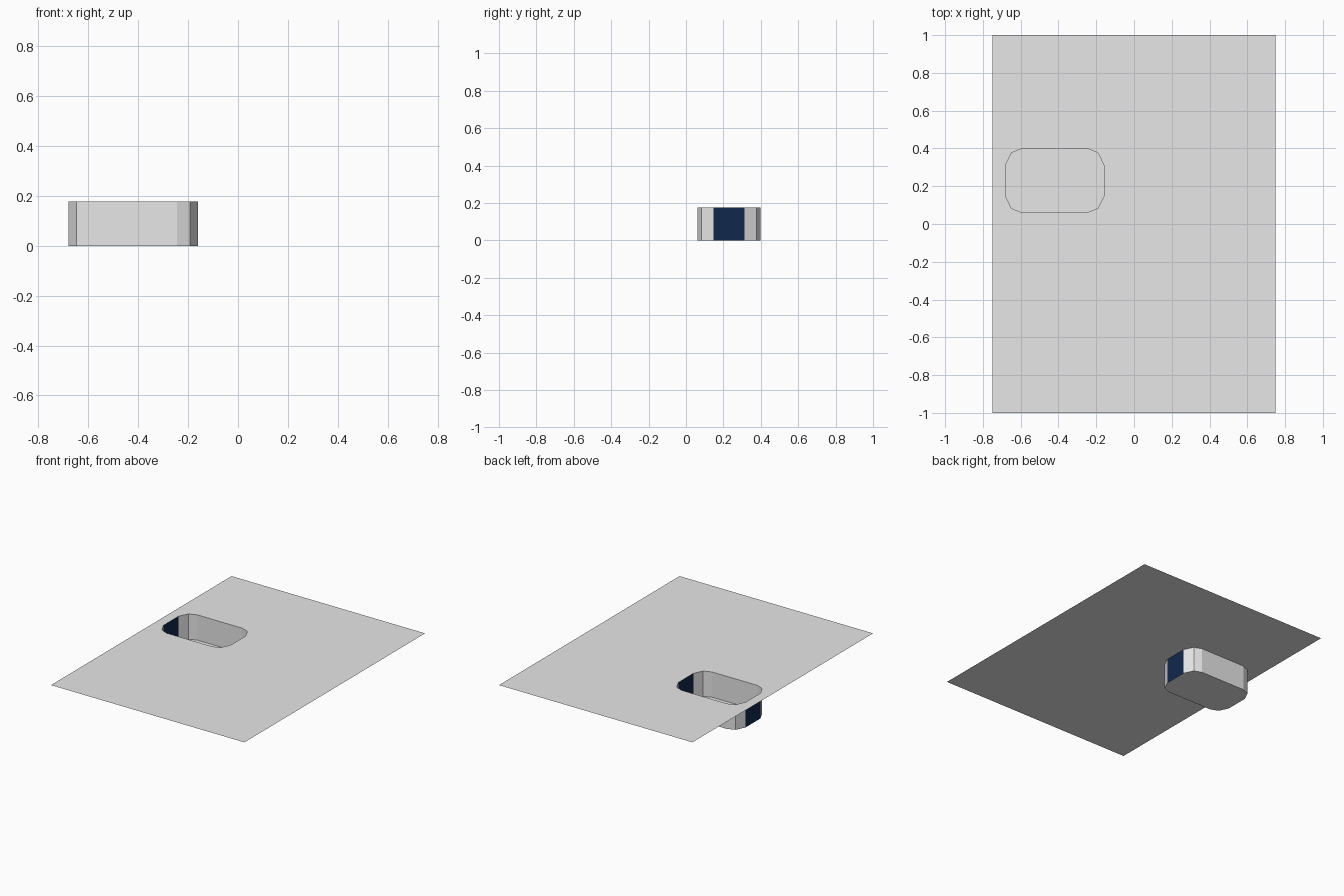
import bpy
import bmesh

if "Cube" in bpy.data.objects:
    bpy.data.objects.remove(bpy.data.objects["Cube"])

TOP = 0.177            # height of the counter surface
CX, CY = -0.42, 0.23   # basin centre


def material(name, rgb):
    m = bpy.data.materials.new(name)
    m.diffuse_color = (*rgb, 1.0)
    m.use_nodes = True
    m.node_tree.nodes["Principled BSDF"].inputs["Base Color"].default_value = m.diffuse_color
    return m


grey = material("light grey", (0.8, 0.8, 0.8))
navy = material("dark navy", (0.005, 0.021, 0.074))


def make_object(name, bm, mats):
    mesh = bpy.data.meshes.new(name)
    bm.to_mesh(mesh)
    bm.free()
    for m in mats:
        mesh.materials.append(m)
    obj = bpy.data.objects.new(name, mesh)
    bpy.context.collection.objects.link(obj)
    return obj


# Basin outline: one chamfered corner mirrored into four, counter-clockwise
corner = [(0.26, 0.083), (0.2285, 0.147), (0.175, 0.168)]
signs = [(1, 1), (-1, 1), (-1, -1), (1, -1)]
outline = []
for sx, sy in signs:
    pts = corner if sx * sy > 0 else corner[::-1]
    outline += [(CX + sx * x, CY + sy * y) for x, y in pts]

# Flat surface with the basin opening: one face per side of the opening
bm = bmesh.new()
outer = [bm.verts.new((0.75 * sx, sy, TOP)) for sx, sy in signs]
rim = [bm.verts.new((x, y, TOP)) for x, y in outline]
for k in range(4):
    n = (k + 1) % 4
    bm.faces.new([outer[k], outer[n], rim[3 * n + 1], rim[3 * n],
                  rim[3 * k + 2], rim[3 * k + 1]])
make_object("flat_surface", bm, [grey])

# Recessed basin: floor and walls, the two end walls in navy
bm = bmesh.new()
low = [bm.verts.new((x, y, 0)) for x, y in outline]
high = [bm.verts.new((x, y, TOP)) for x, y in outline]
bm.faces.new(low)
for i in range(12):
    j = (i + 1) % 12
    bm.faces.new([low[j], low[i], high[i], high[j]])
bm.normal_update()
for f in bm.faces:
    f.material_index = 1 if abs(f.normal.x) > 0.99 else 0
make_object("recessed_basin", bm, [grey, navy])
